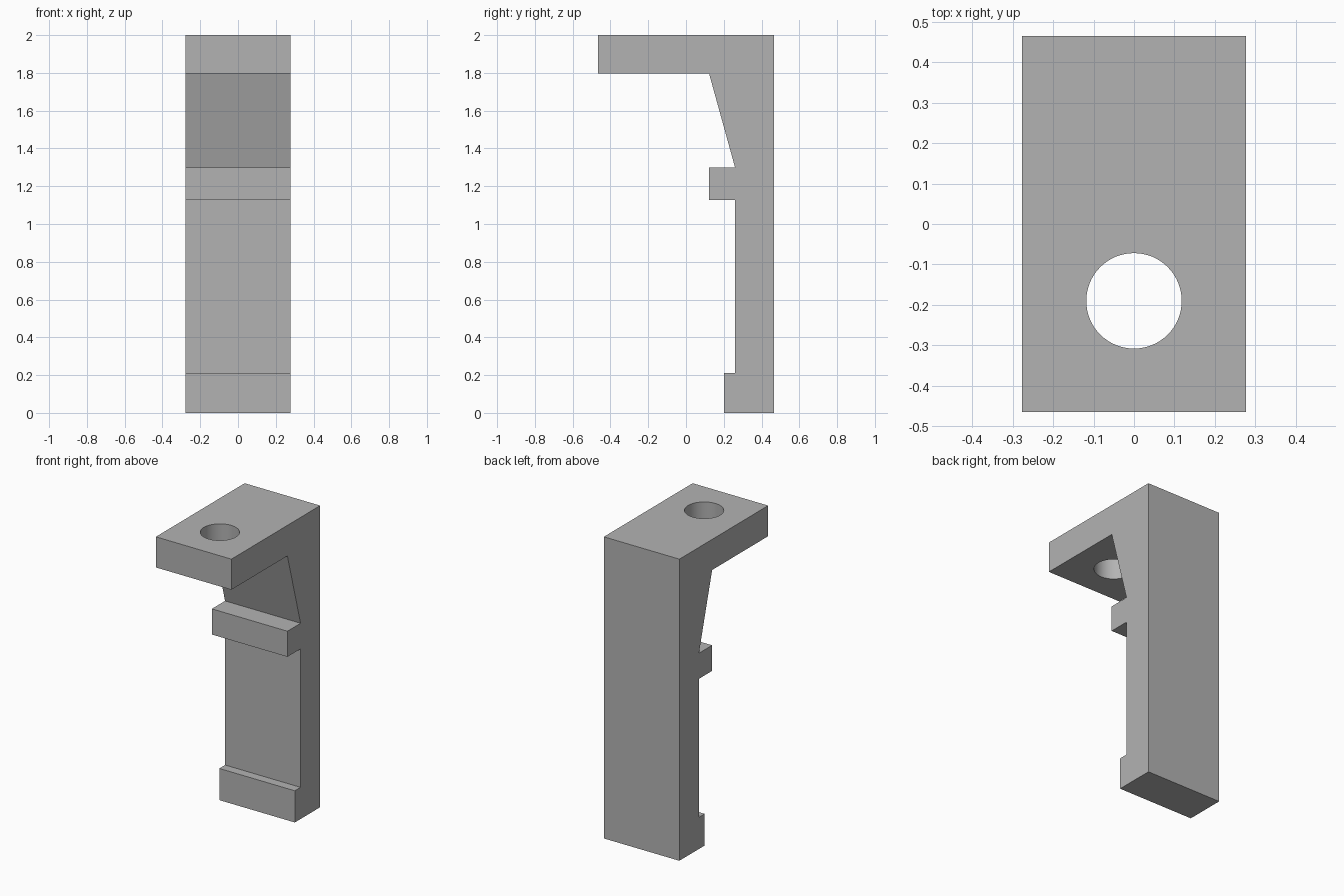
import bpy, bmesh, math

cube = bpy.data.objects.get("Cube")
if cube:
    bpy.data.objects.remove(cube, do_unlink=True)

HALF_WIDTH = 0.277
HOLE_RADIUS = 0.118
HOLE_Y = -0.19

grey = bpy.data.materials.new("plain grey")
grey.use_nodes = True
colour = (0.45, 0.45, 0.45, 1)
grey.diffuse_color = colour
grey.node_tree.nodes["Principled BSDF"].inputs["Base Color"].default_value = colour

# Side outline (y, z): back post, foot, ledge, sloped gusset and top arm
profile = [
    (0.465, 0), (0.465, 2), (-0.465, 2), (-0.465, 1.797),
    (0.122, 1.797), (0.26, 1.298), (0.122, 1.298), (0.122, 1.128),
    (0.26, 1.128), (0.26, 0.21), (0.2, 0.21), (0.2, 0),
]

# Extrude the outline across the width
bm = bmesh.new()
side = bm.faces.new([bm.verts.new((-HALF_WIDTH, y, z)) for y, z in profile])
grown = bmesh.ops.extrude_face_region(bm, geom=[side])
moved = [v for v in grown["geom"] if isinstance(v, bmesh.types.BMVert)]
bmesh.ops.translate(bm, verts=moved, vec=(2 * HALF_WIDTH, 0, 0))
bmesh.ops.recalc_face_normals(bm, faces=bm.faces)
mesh = bpy.data.meshes.new("bracket")
bm.to_mesh(mesh)
bm.free()
mesh.materials.append(grey)
bracket = bpy.data.objects.new("bracket", mesh)
bpy.context.collection.objects.link(bracket)

# Round hole through the arm
bpy.ops.mesh.primitive_cylinder_add(vertices=64, radius=HOLE_RADIUS, depth=0.5,
                                    location=(0, HOLE_Y, 1.9))
cutter = bpy.context.object
cutter.name = "hole_cutter"
cutter.data.materials.append(grey)
hole = bracket.modifiers.new("hole", "BOOLEAN")
hole.operation = "DIFFERENCE"
hole.solver = "EXACT"
hole.object = cutter

# Apply the cut, then smooth only the hole wall
bpy.ops.object.select_all(action="DESELECT")
bracket.select_set(True)
bpy.context.view_layer.objects.active = bracket
bpy.ops.object.modifier_apply(modifier=hole.name)
bpy.data.objects.remove(cutter, do_unlink=True)
bpy.ops.object.shade_smooth_by_angle(angle=math.radians(14))
